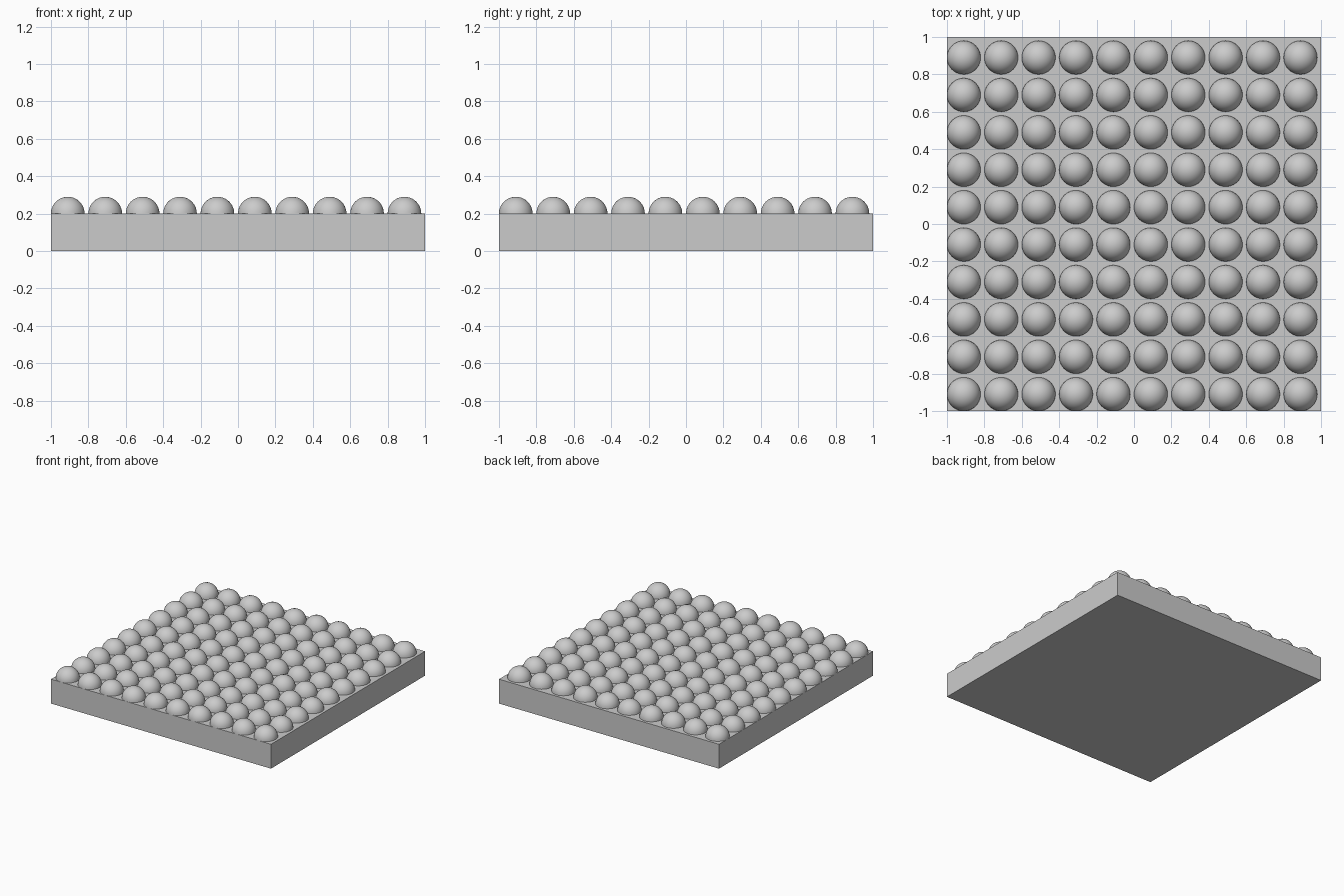
import bpy, bmesh
from mathutils import Matrix

if "Cube" in bpy.data.objects:
    bpy.data.objects.remove(bpy.data.objects["Cube"])

COUNT, PITCH, RADIUS, THICK = 10, 0.2, 0.09, 0.2

grey = bpy.data.materials.new("light_grey")
grey.diffuse_color = (0.6, 0.6, 0.6, 1)
grey.use_nodes = True
grey.node_tree.nodes["Principled BSDF"].inputs["Base Color"].default_value = grey.diffuse_color


def add_object(name, mesh, location=(0, 0, 0)):
    ob = bpy.data.objects.new(name, mesh)
    ob.location = location
    bpy.context.collection.objects.link(ob)
    return ob


# Square base slab
bm = bmesh.new()
bmesh.ops.create_cube(bm, size=1, matrix=Matrix.Translation((0, 0, THICK / 2))
                      @ Matrix.Diagonal((2, 2, THICK, 1)))
slab = bpy.data.meshes.new("base_slab")
bm.to_mesh(slab)
bm.free()
slab.materials.append(grey)
add_object("base_slab", slab)

# One smooth dome: the upper half of a sphere
bm = bmesh.new()
bmesh.ops.create_uvsphere(bm, u_segments=40, v_segments=20, radius=RADIUS)
bmesh.ops.delete(bm, geom=[v for v in bm.verts if v.co.z < -1e-4], context='VERTS')
for f in bm.faces:
    f.smooth = True
dome = bpy.data.meshes.new("dome")
bm.to_mesh(dome)
bm.free()
dome.materials.append(grey)

# Grid of domes sharing that mesh, starting flush with the left and front edges
for row in range(COUNT):
    for col in range(COUNT):
        add_object(f"dome_{row}_{col}", dome,
                   (-1 + RADIUS + PITCH * col, -1 + RADIUS + PITCH * row, THICK))
